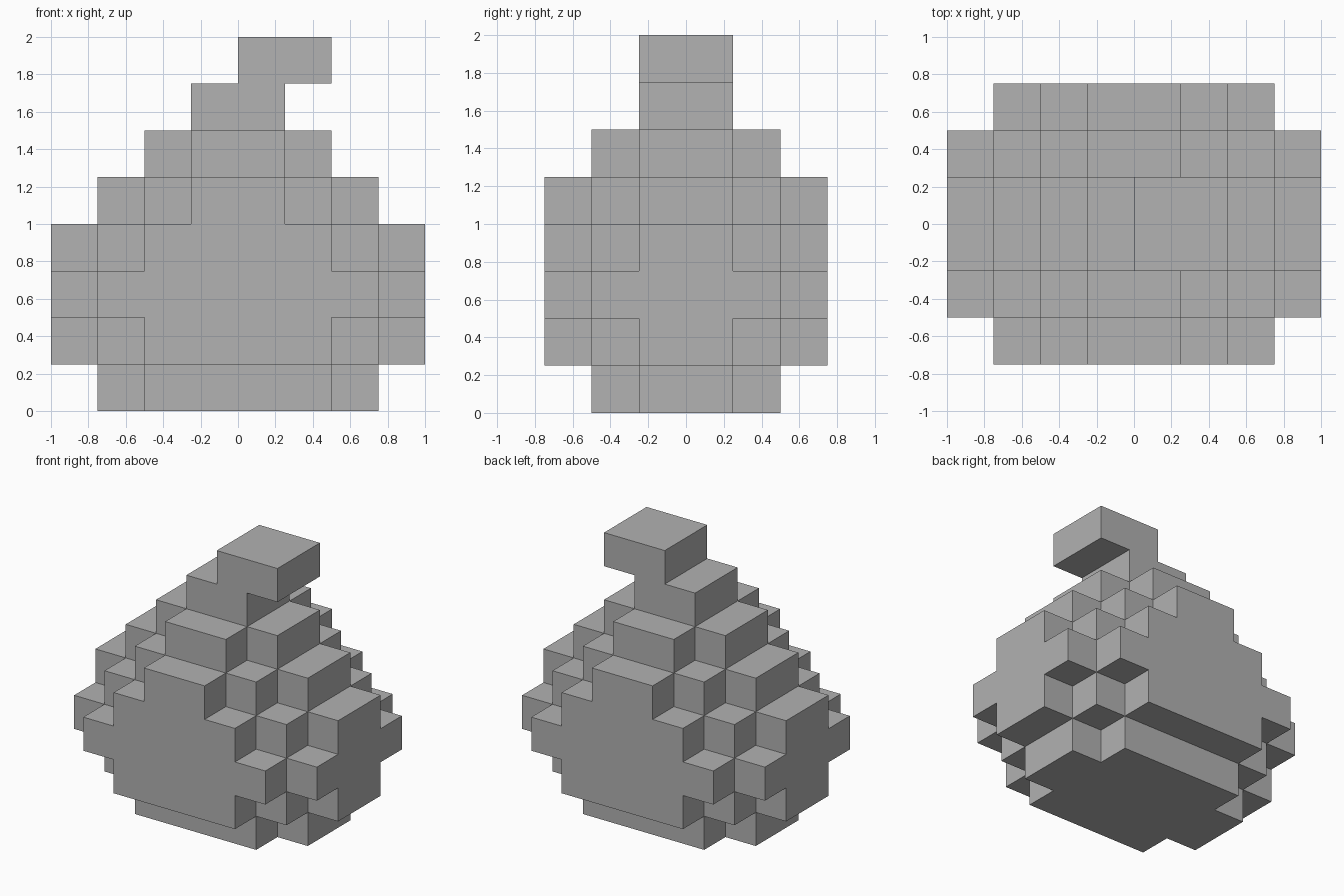
import bpy
import bmesh
from math import radians
from mathutils import Vector

cube = bpy.data.objects.get("Cube")
if cube:
    bpy.data.objects.remove(cube, do_unlink=True)

UNIT = 0.25  # edge length of one block

grey = bpy.data.materials.new("mid grey")
grey.use_nodes = True
grey.diffuse_color = (0.445, 0.445, 0.445, 1)
grey.node_tree.nodes["Principled BSDF"].inputs["Base Color"].default_value = grey.diffuse_color


def box(x0, x1, y0, y1, z):
    """Block cells of one layer."""
    return {(x, y, z) for x in range(x0, x1) for y in range(y0, y1)}


def stepped_layer(z, halves):
    """Symmetric layer: union of rectangles given as half sizes in blocks."""
    return set().union(*(box(-a, a, -b, b, z) for a, b in halves))


def build_shell(name, cells, solid):
    """Outer skin of the cells, leaving out faces that touch other blocks."""
    bm = bmesh.new()
    for cell in cells:
        for axis in range(3):
            for side in (0, 1):
                neighbour = list(cell)
                neighbour[axis] += 2 * side - 1
                if tuple(neighbour) in solid:
                    continue
                u, v = (axis + 1) % 3, (axis + 2) % 3
                corners = []
                for du, dv in ((0, 0), (1, 0), (1, 1), (0, 1)):
                    p = Vector(cell)
                    p[axis] += side
                    p[u] += du
                    p[v] += dv
                    corners.append(bm.verts.new(p * UNIT))
                bm.faces.new(corners if side else corners[::-1])
    bmesh.ops.remove_doubles(bm, verts=bm.verts, dist=0.001)
    # Merge coplanar squares into clean flat faces
    bmesh.ops.dissolve_limit(bm, angle_limit=radians(1), verts=bm.verts, edges=bm.edges)
    mesh = bpy.data.meshes.new(name)
    bm.to_mesh(mesh)
    bm.free()
    mesh.materials.append(grey)
    bpy.context.collection.objects.link(bpy.data.objects.new(name, mesh))


# Rounded body, layer by layer from the ground up
waist = [(4, 1), (3, 2), (2, 3)]
layers = [
    [(3, 1), (2, 2)],
    waist,
    [(4, 2), (3, 3)],
    waist,
    [(3, 1), (2, 2), (1, 3)],
    [(2, 1), (1, 2)],
]
body = set().union(*(stepped_layer(z, halves) for z, halves in enumerate(layers)))

# Tip that bends over to the left
top = len(layers)
tip = box(-1, 1, -1, 1, top) | box(0, 2, -1, 1, top + 1)

build_shell("body", body, body | tip)
build_shell("bent_tip", tip, body | tip)
